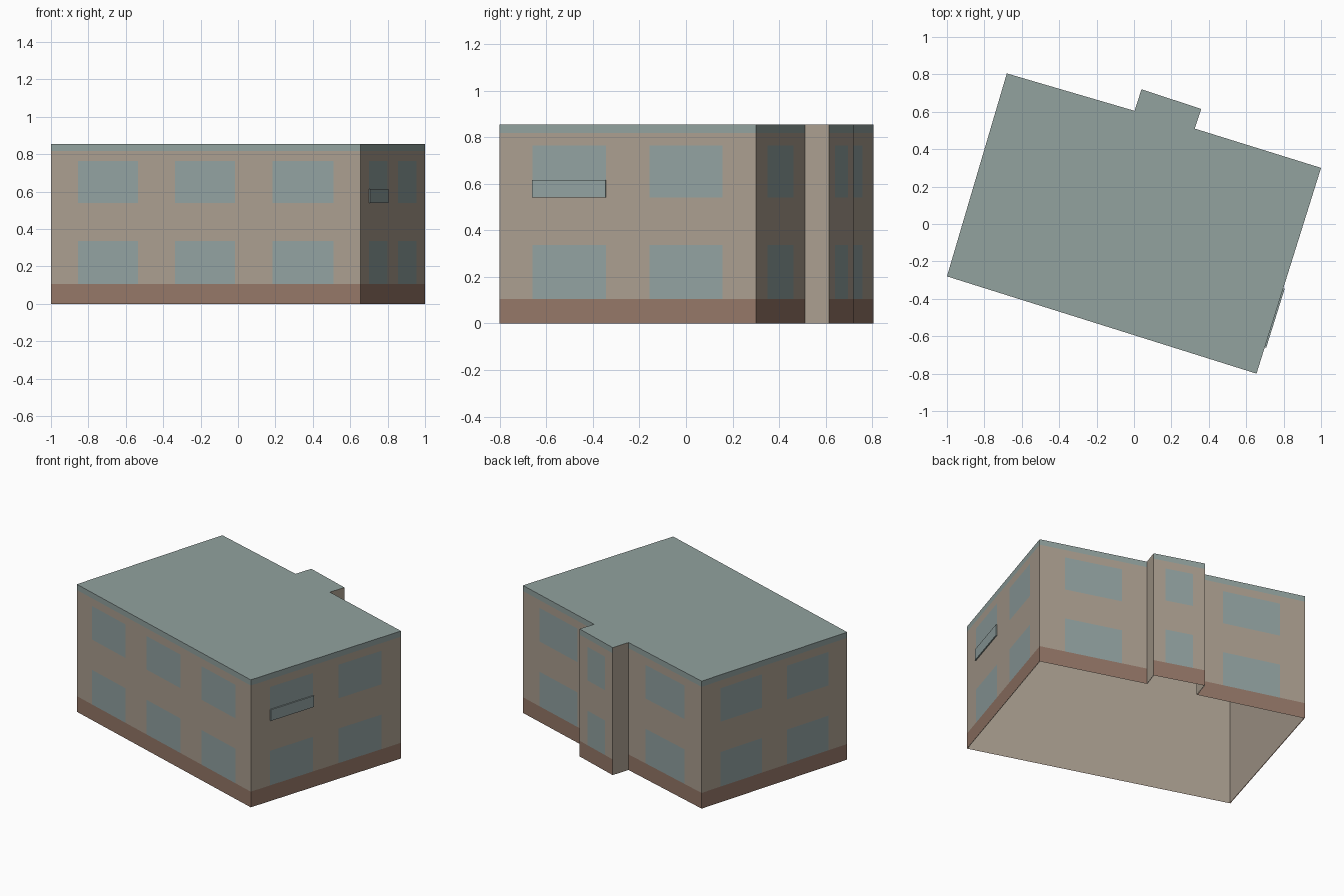
import bpy
import bmesh
from mathutils import Vector

cube = bpy.data.objects.get("Cube")
if cube:
    bpy.data.objects.remove(cube, do_unlink=True)


def material(name, rgb):
    # 8-bit screen colour to linear
    lin = [((c / 255 + 0.055) / 1.055) ** 2.4 for c in rgb]
    mat = bpy.data.materials.new(name)
    mat.use_nodes = True
    mat.diffuse_color = (*lin, 1)
    mat.node_tree.nodes["Principled BSDF"].inputs["Base Color"].default_value = (*lin, 1)
    return mat


wall_mat = material("beige render", (171, 159, 144))
base_mat = material("brown plinth", (149, 119, 104))
glass_mat = material("blue grey glass", (146, 162, 161))
roof_mat = material("grey green roof", (146, 162, 159))
WALL, BASE, GLASS, ROOF = range(4)


def finish(name, bm, mats):
    mesh = bpy.data.meshes.new(name)
    bm.to_mesh(mesh)
    bm.free()
    for mat in mats:
        mesh.materials.append(mat)
    obj = bpy.data.objects.new(name, mesh)
    bpy.context.collection.objects.link(obj)
    return obj


# Footprint, counter-clockwise from the front right corner
A, B, C, D = (Vector(p) for p in ((-1, -0.28), (0.655, -0.8), (1, 0.3), (-0.68, 0.805)))
BAY = [Vector(p) for p in ((0.325, 0.51), (0.36, 0.615), (0.04, 0.72), (0.003, 0.605))]
FOOTPRINT = [A, B, C, *BAY, D]
HEIGHT = 0.855
PLINTH, BAND = 0.105, 0.817
ROWS = [(PLINTH, 0.337), (0.54, 0.765)]
LEVELS = [0, PLINTH, ROWS[0][1], *ROWS[1], BAND, HEIGHT]


def outward(p, q):
    d = (q - p).normalized()
    return Vector((d.y, -d.x))


def facade(name, p, q, windows):
    """Wall cut into panels; windows are spans along its length."""
    bm = bmesh.new()
    cuts = [0, *(t for span in windows for t in span), 1]
    grid = [[bm.verts.new((*p.lerp(q, t), z)) for z in LEVELS] for t in cuts]
    for i in range(len(cuts) - 1):
        for j in range(len(LEVELS) - 1):
            face = bm.faces.new((grid[i][j], grid[i + 1][j], grid[i + 1][j + 1], grid[i][j + 1]))
            mid = (LEVELS[j] + LEVELS[j + 1]) / 2
            in_row = any(lo < mid < hi for lo, hi in ROWS)
            if mid < PLINTH:
                face.material_index = BASE
            elif mid > BAND:
                face.material_index = ROOF
            elif in_row and i % 2 == 1:
                face.material_index = GLASS
    return finish(name, bm, [wall_mat, base_mat, glass_mat, roof_mat])


def plain_wall(name, p, q):
    bm = bmesh.new()
    bm.faces.new([bm.verts.new(v) for v in ((*p, 0), (*q, 0), (*q, HEIGHT), (*p, HEIGHT))])
    return finish(name, bm, [wall_mat])


# Outer walls
SIDE = [(0.128, 0.415), (0.584, 0.87)]
SINGLE = [(0.235, 0.768)]
facade("front_wall", A, B, [(0.088, 0.281), (0.4, 0.595), (0.716, 0.913)])
facade("left_wall", B, C, SIDE)
facade("back_left_wall", C, BAY[0], SINGLE)
plain_wall("bay_left_cheek", BAY[0], BAY[1])
facade("bay_wall", BAY[1], BAY[2], SINGLE)
plain_wall("bay_right_cheek", BAY[2], BAY[3])
facade("back_right_wall", BAY[3], D, SINGLE)
facade("right_wall", D, A, [(1 - b, 1 - a) for a, b in reversed(SIDE)])

# Flat roof
bm = bmesh.new()
bm.faces.new([bm.verts.new((*p, HEIGHT)) for p in FOOTPRINT])
finish("roof", bm, [roof_mat])

# Plain inner lining, open underneath
bm = bmesh.new()
n = len(FOOTPRINT)
inner = []
for i, p in enumerate(FOOTPRINT):
    offset = outward(FOOTPRINT[i - 1], p) + outward(p, FOOTPRINT[(i + 1) % n])
    inner.append(p - offset * 0.004)
low = [bm.verts.new((*p, 0)) for p in inner]
high = [bm.verts.new((*p, HEIGHT - 0.004)) for p in inner]
for i in range(n):
    k = (i + 1) % n
    bm.faces.new((low[k], low[i], high[i], high[k]))
finish("inner_lining", bm, [wall_mat])

# Thin panel across the foot of one upper side window
bm = bmesh.new()
bmesh.ops.create_cube(bm, size=1)
start, end = (B.lerp(C, t) for t in SIDE[0])
along, out = (end - start), outward(B, C)
for v in bm.verts:
    spot = start + along * (v.co.x + 0.5) + out * 0.008 * (v.co.y + 0.5)
    v.co = (*spot, ROWS[1][0] + 0.075 * (v.co.z + 0.5))
bmesh.ops.recalc_face_normals(bm, faces=bm.faces)
finish("window_panel", bm, [glass_mat])
